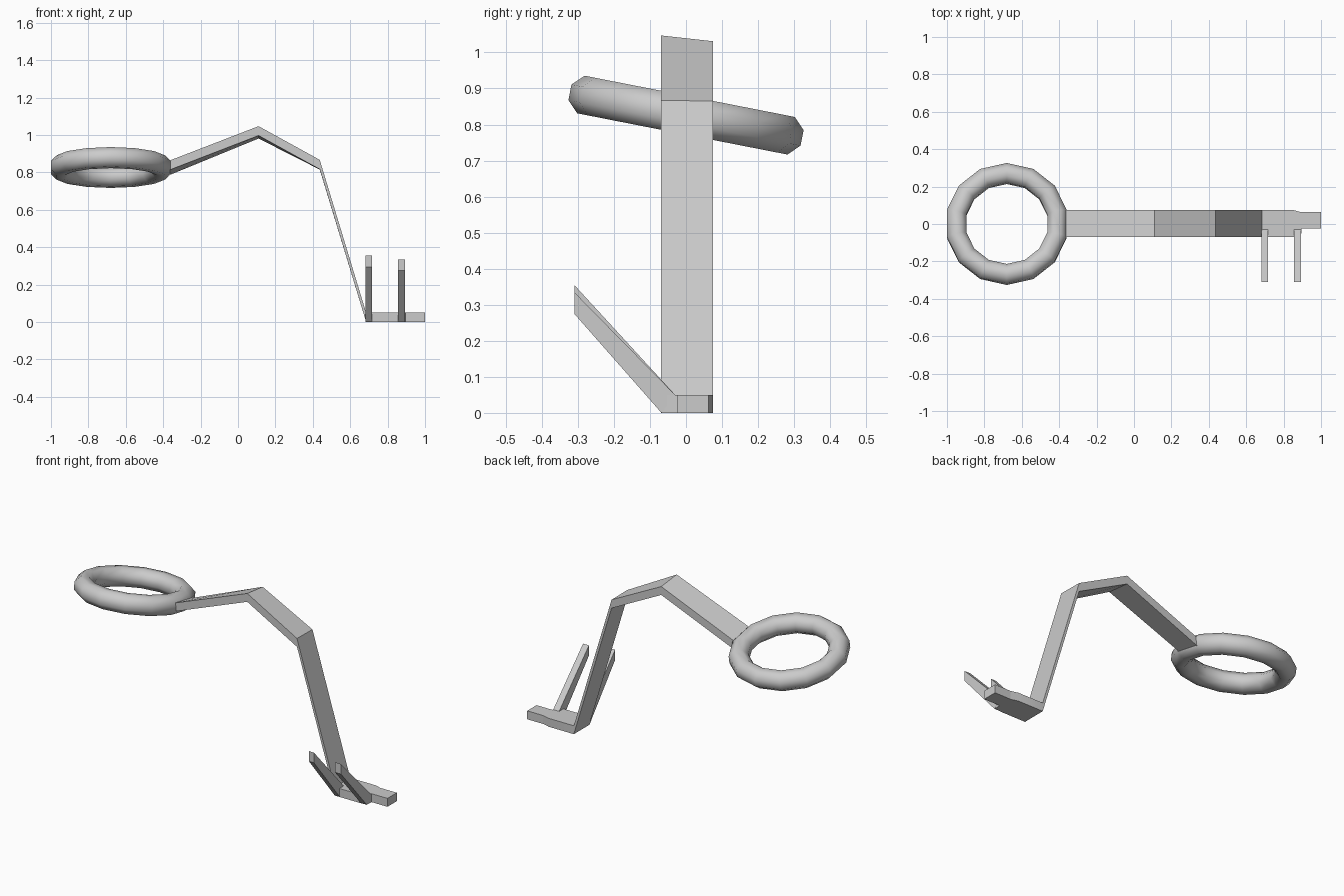
import bpy, bmesh
from math import sin, cos, pi, radians
from mathutils import Matrix

if "Cube" in bpy.data.objects:
    bpy.data.objects.remove(bpy.data.objects["Cube"])


def make_object(name, bm, angle):
    bmesh.ops.recalc_face_normals(bm, faces=bm.faces[:])
    mesh = bpy.data.meshes.new(name)
    bm.to_mesh(mesh)
    bm.free()
    ob = bpy.data.objects.new(name, mesh)
    bpy.context.collection.objects.link(ob)
    bpy.ops.object.select_all(action='DESELECT')
    ob.select_set(True)
    bpy.context.view_layer.objects.active = ob
    bpy.ops.object.shade_smooth_by_angle(angle=radians(angle))
    return ob


def loft(name, sections, closed=False, angle=30):
    """Skin a list of equal-sized vertex loops; cap the ends unless closed."""
    bm = bmesh.new()
    loops = [[bm.verts.new(p) for p in s] for s in sections]
    n = len(loops[0])
    pairs = list(zip(loops, loops[1:]))
    if closed:
        pairs.append((loops[-1], loops[0]))
    else:
        bm.faces.new(loops[0])
        bm.faces.new(loops[-1])
    for a, b in pairs:
        for i in range(n):
            j = (i + 1) % n
            bm.faces.new((a[i], a[j], b[j], b[i]))
    return make_object(name, bm, angle)


# Bow: 14-sided ring with an octagonal tube, tilted about x
SEG, SIDES, MAJOR, MINOR = 14, 8, 0.275, 0.0575
rings = []
for i in range(SEG):
    a = pi / 2 + 2 * pi * i / SEG
    ring = []
    for k in range(SIDES):
        t = 2 * pi * (k + 0.5) / SIDES
        r = MAJOR + MINOR * cos(t)
        ring.append((r * cos(a), r * sin(a), MINOR * sin(t)))
    rings.append(ring)
bow = loft("bow_ring", rings, closed=True, angle=60)
bow.data.transform(Matrix.Translation((-0.68, 0, 0.826)) @ Matrix.Rotation(radians(-11.1), 4, 'X'))

# Bent shank and tip: x, front y, back y, top z at front, top z at back
THICK = 0.05
path = [
    (-0.395, -0.07, 0.075, 0.852, 0.824),
    (0.11, -0.07, 0.075, 1.047, 1.031),
    (0.437, -0.07, 0.075, 0.867, 0.865),
    (0.685, -0.07, 0.075, 0.05, 0.05),
    (0.85, -0.07, 0.075, 0.05, 0.05),
    (0.893, -0.066, 0.063, 0.05, 0.05),
    (0.896, -0.025, 0.063, 0.05, 0.05),
    (1.0, -0.025, 0.063, 0.05, 0.05),
]
loft("shank", [[(x, f, zf), (x, b, zb), (x, b, zb - THICK), (x, f, zf - THICK)]
               for x, f, b, zf, zb in path])

# Teeth: two bars bent upwards from the front edge
for name, x0, x1, top in (("inner_tooth", 0.683, 0.716, 0.355),
                          ("outer_tooth", 0.855, 0.894, 0.335)):
    profile = [(-0.03, 0.05), (-0.068, 0.0), (-0.31, top - 0.06), (-0.31, top)]
    loft(name, [[(x, y, z) for y, z in profile] for x in (x0, x1)])
